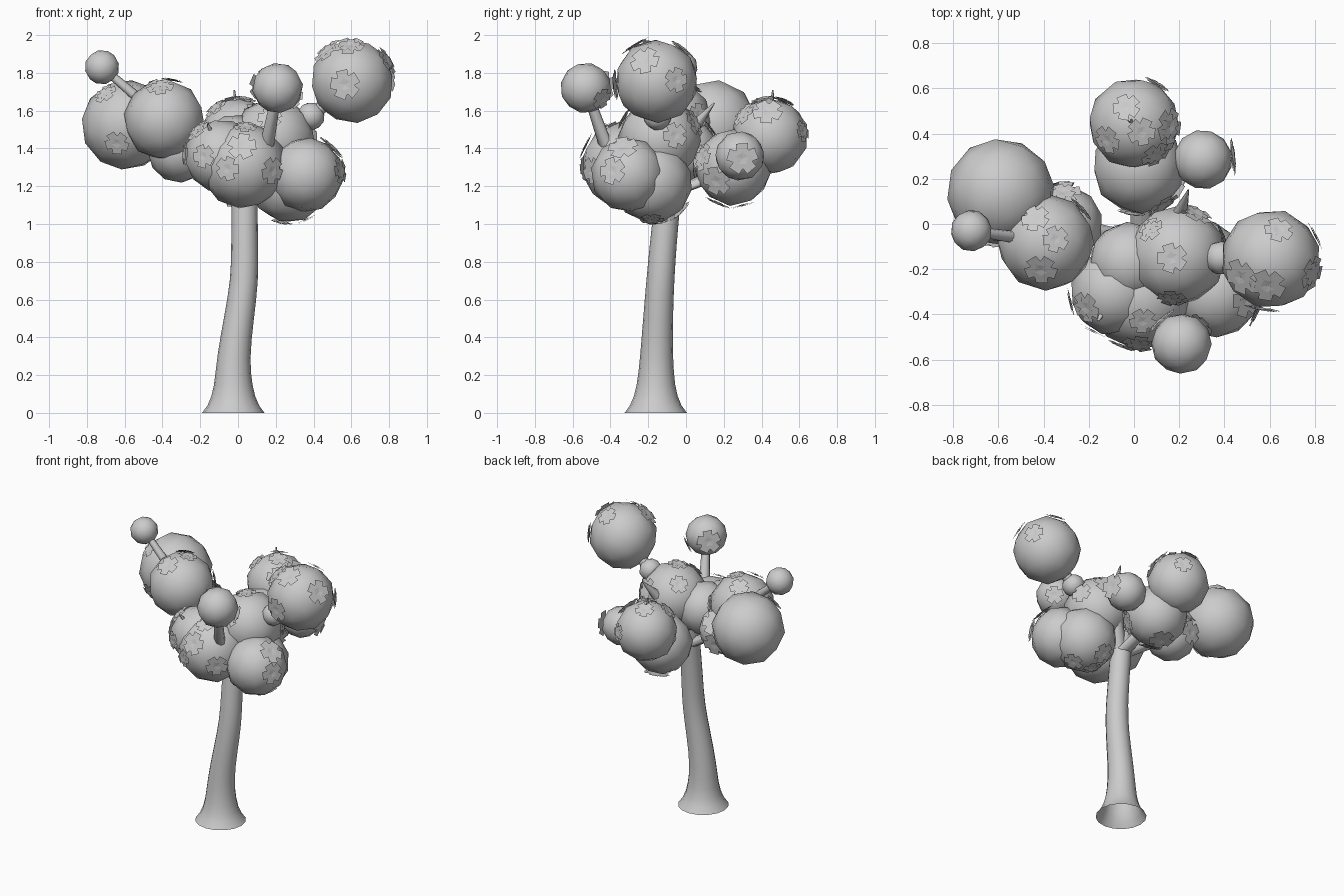
import bpy, bmesh, math, random
from mathutils import Vector, Matrix

if "Cube" in bpy.data.objects:
    bpy.data.objects.remove(bpy.data.objects["Cube"])

random.seed(4)


def finish(name, bm, smooth=True):
    me = bpy.data.meshes.new(name)
    bm.to_mesh(me)
    bm.free()
    for p in me.polygons:
        p.use_smooth = smooth
    ob = bpy.data.objects.new(name, me)
    bpy.context.collection.objects.link(ob)
    return ob


def tube(name, pts, radii, sides):
    """Open tube with one ring per point; rings face along the path."""
    bm = bmesh.new()
    pts = [Vector(p) for p in pts]
    up = Vector((0, 0, 1))
    rings = []
    for i, (p, r) in enumerate(zip(pts, radii)):
        d = pts[min(i + 1, len(pts) - 1)] - pts[max(i - 1, 0)] if i else up
        q = up.rotation_difference(d)
        rings.append([bm.verts.new(p + q @ Vector((r * math.cos(a), r * math.sin(a), 0)))
                      for a in (math.tau * k / sides for k in range(sides))])
    for a, b in zip(rings, rings[1:]):
        for k in range(sides):
            j = (k + 1) % sides
            bm.faces.new((a[k], a[j], b[j], b[k]))
    return finish(name, bm)


# Flared, gently S-curved trunk, open underneath
def trunk_point(z):
    s = min(max((z - .2) / .6, 0), 1)
    s = s * s * (3 - 2 * s)
    return (-.025 + .06 * s, -.16 + .05 * z * z, z)


heights = [0, .04, .09, .15, .22, .3, .4, .5, .6, .7, .8, .9, 1, 1.1, 1.2, 1.3]
tube("trunk", [trunk_point(z) for z in heights],
     [.065 + .042 * math.exp(-z / .45) + .058 * math.exp(-z / .07) for z in heights], 16)

# Foliage balls: x, y, z, radius, number of flowers, side the flowers favour
UP, FRONT, BACK = Vector((0, 0, 1)), Vector((0, -1, 0)), Vector((0, 1, 0))
RIGHT, LEFT, DOWN = Vector((1, 0, 0)), Vector((-1, 0, 0)), Vector((0, 0, -1))
balls = {
    "left_back": (-.59, .14, 1.525, .24, 2, FRONT),
    "left_front": (-.39, -.08, 1.55, .216, 4, UP),
    "left_tip": (-.72, -.03, 1.83, .092, 0, UP),
    "left_inner": (-.31, 0, 1.39, .172, 2, BACK + UP),
    "back_high": (0, .445, 1.465, .203, 6, RIGHT + UP),
    "back_low": (.02, .25, 1.3, .205, 5, DOWN),
    "back_right": (.305, .285, 1.36, .132, 1, RIGHT),
    "front_tip": (.21, -.53, 1.72, .135, 2, LEFT + BACK),
    "right_high": (.605, -.155, 1.755, .222, 6, UP + FRONT),
    "right_small": (.385, -.15, 1.57, .075, 0, UP),
    "right_low": (.36, -.305, 1.26, .2, 2, RIGHT + UP),
    "right_under": (.27, -.18, 1.22, .215, 3, DOWN),
    "front_middle": (.03, -.325, 1.31, .23, 4, FRONT + UP),
    "front_left": (-.09, -.3, 1.36, .195, 3, LEFT + FRONT),
    "middle": (-.02, -.17, 1.4, .18, 0, UP),
    "centre_top": (.19, -.14, 1.45, .22, 5, UP),
}
centre = {n: Vector(b[:3]) for n, b in balls.items()}
for name, (x, y, z, r, n, side) in balls.items():
    bm = bmesh.new()
    rot = Matrix.Rotation(random.uniform(0, 6), 4, 'Z') @ Matrix.Rotation(random.uniform(0, 6), 4, 'X')
    bmesh.ops.create_icosphere(bm, subdivisions=2, radius=r, matrix=Matrix.Translation((x, y, z)) @ rot)
    finish("foliage_" + name, bm)

# Branches run from the fork through ball centres; some end in bare pointed tips
fork = (.04, -.1, 1.15)
for i, (path, tip) in enumerate([
        ([centre["left_inner"], centre["left_front"], centre["left_tip"]], .02),
        ([centre["right_small"], centre["right_high"]], .026),
        ([(.15, -.42, 1.4), centre["front_tip"]], .024),
        ([centre["back_low"], centre["back_high"], (-.02, .46, 1.71)], .004),
        ([centre["back_low"], centre["back_right"]], .025),
        ([(.2, .03, 1.5), (.24, .15, 1.64)], .004),
        ([centre["front_left"], (-.16, -.43, 1.53)], .005)]):
    n = len(path)
    tube("branch_%d" % (i + 1), [fork] + path,
         [.055] + [.038 - .006 * k for k in range(n - 1)] + [tip], 8)


def flower(name, pos, normal, size):
    """Two layers of flat, broad square-ended petals lying on the foliage."""
    bm = bmesh.new()
    m = Matrix.Translation(pos) @ normal.to_track_quat('Z', 'Y').to_matrix().to_4x4()
    spin = random.uniform(0, 6)
    for scale, lift in ((1, 0), (.7, .006)):
        s = size * scale
        for k in range(5):
            t = m @ Matrix.Rotation(spin + lift * 100 + k * math.tau / 5, 4, 'Z')
            rows = [[bm.verts.new(t @ Vector((u * s, v * w * s, lift + h * s))) for v in (-1, 1)]
                    for u, w, h in ((.02, .1, 0), (.5, .38, .06), (1, .4, .05))]
            for a, b in zip(rows, rows[1:]):
                bm.faces.new((a[0], b[0], b[1], a[1]))
    return finish(name, bm, False)


# Flowers scattered on the exposed foliage around each ball's favoured side
placed = []
for name, (x, y, z, r, count, side) in balls.items():
    made = 0
    for attempt in range(300):
        if made == count:
            break
        spread = .15 if attempt < 3 else .6
        d = side.normalized() + spread * Vector([random.gauss(0, 1) for k in range(3)])
        d.normalize()
        p = centre[name] + d * r * .985
        buried = any((p - centre[o]).length < balls[o][3] + .02 for o in balls if o != name)
        if buried or any((p - q).length < .12 for q in placed):
            continue
        placed.append(p)
        made += 1
        flower("flower_%s_%d" % (name, made), p, d, random.uniform(.055, .08))
